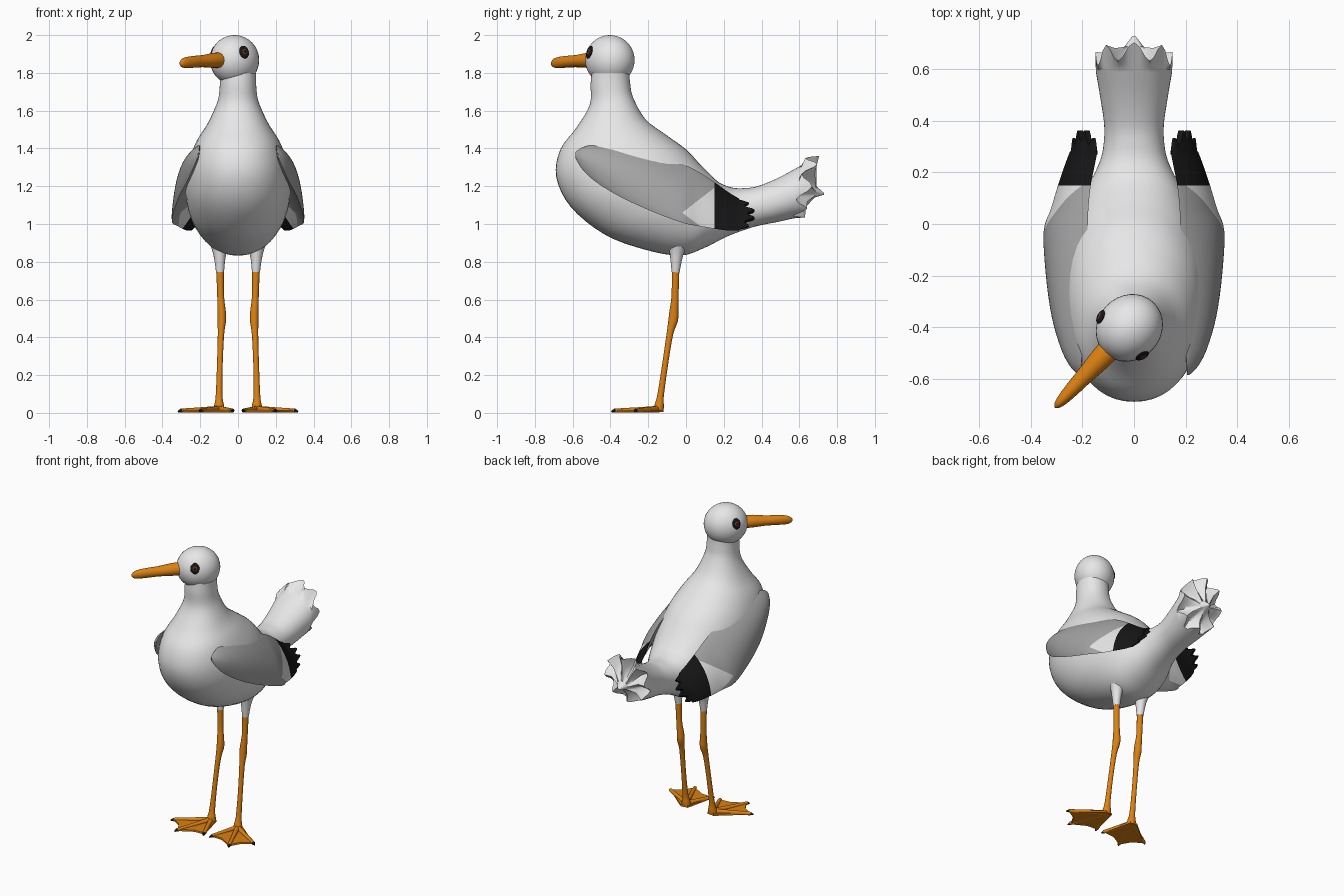
import bpy, bmesh, math
from mathutils import Vector, Matrix

if "Cube" in bpy.data.objects:
    bpy.data.objects.remove(bpy.data.objects["Cube"])


def mat(name, r, g, b):
    m = bpy.data.materials.new(name)
    m.diffuse_color = (r, g, b, 1)
    m.use_nodes = True
    m.node_tree.nodes["Principled BSDF"].inputs["Base Color"].default_value = m.diffuse_color
    return m


WHITE = mat("white_feathers", .80, .80, .80)
GREY = mat("grey_feathers", .38, .38, .38)
BLACK = mat("black", .008, .008, .009)
ORANGE = mat("orange_skin", .72, .22, .006)
RED = mat("dark_red", .22, .03, .015)


def finish(name, bm, mats, angle=45):
    bmesh.ops.recalc_face_normals(bm, faces=bm.faces)
    me = bpy.data.meshes.new(name)
    bm.to_mesh(me)
    bm.free()
    ob = bpy.data.objects.new(name, me)
    bpy.context.collection.objects.link(ob)
    for m in mats:
        me.materials.append(m)
    bpy.ops.object.select_all(action='DESELECT')
    ob.select_set(True)
    bpy.context.view_layer.objects.active = ob
    bpy.ops.object.shade_smooth_by_angle(angle=math.radians(angle))
    return ob


def smooth(rows, k):
    """Catmull-Rom interpolation of station tuples, k steps per span."""
    out = []
    for i in range(len(rows) - 1):
        p = [rows[max(i - 1, 0)], rows[i], rows[i + 1], rows[min(i + 2, len(rows) - 1)]]
        for s in range(k):
            t = s / k
            out.append(tuple(.5 * (2 * b + (c - a) * t + (2 * a - 5 * b + 4 * c - d) * t * t
                                   + (3 * b - a - 3 * c + d) * t ** 3)
                             for a, b, c, d in zip(*p)))
    return out + [rows[-1]]


def loft(rings):
    """Skin closed rings of equal, even count and close both ends."""
    bm = bmesh.new()
    vs = [[bm.verts.new(p) for p in r] for r in rings]
    n = len(vs[0])
    for a, b in zip(vs, vs[1:]):
        for j in range(n):
            bm.faces.new((a[j], a[(j + 1) % n], b[(j + 1) % n], b[j]))
    for r in (vs[0], vs[-1]):
        for j in range(n // 2):
            q = dict.fromkeys((r[j], r[j + 1], r[(n - j - 1) % n], r[(n - j) % n]))
            bm.faces.new(list(q))
    return bm


def tube(name, rows, m, n=12, k=1):
    """Round limb from rows of x, y, z, radius across, radius up."""
    rows = smooth(rows, k)
    rings = []
    for i, r in enumerate(rows):
        d = Vector(rows[min(i + 1, len(rows) - 1)][:3]) - Vector(rows[max(i - 1, 0)][:3])
        ref = Vector((0, 0, 1)) if abs(d.normalized().z) < .8 else Vector((0, -1, 0))
        u = d.cross(ref).normalized()
        v = u.cross(d).normalized()
        rings.append([Vector(r[:3]) + u * r[3] * math.cos(2 * math.pi * j / n)
                      + v * r[4] * math.sin(2 * math.pi * j / n) for j in range(n)])
    return finish(name, loft(rings), [m])


def ball(name, loc, rot, radii, m):
    bm = bmesh.new()
    bmesh.ops.create_uvsphere(bm, u_segments=32, v_segments=20, radius=1)
    bm.transform(Matrix.Translation(loc) @ rot.to_4x4() @ Matrix.Diagonal((*radii, 1)))
    return finish(name, bm, [m])


# Body with neck and tail: front/belly point (y, z), back point (y, z), half width
body = smooth([
    (-.50, 1.80, -.30, 1.80, .095), (-.505, 1.74, -.295, 1.74, .096),
    (-.51, 1.63, -.28, 1.67, .108), (-.58, 1.51, -.215, 1.555, .16),
    (-.665, 1.395, -.11, 1.475, .22), (-.687, 1.25, 0, 1.395, .262),
    (-.61, 1.09, .08, 1.31, .28), (-.43, .944, .14, 1.25, .265),
    (-.22, .865, .18, 1.217, .235), (-.03, .833, .22, 1.20, .195),
    (.10, .875, .26, 1.19, .155), (.22, .935, .31, 1.19, .125),
    (.36, .985, .38, 1.20, .115), (.48, 1.01, .49, 1.245, .13),
    (.57, 1.03, .61, 1.31, .148)], 4)
N = 48


def body_ring(fy, fz, by, bz, w, jag=0):
    pts = []
    for j in range(N):
        a = 2 * math.pi * j / N
        c, s = math.cos(a), math.sin(a)
        c = math.copysign(abs(c) ** .93, c)
        s = math.copysign(abs(s) ** .93, s)
        y = (fy + by) / 2 + (fy - by) / 2 * c
        z = (fz + bz) / 2 + (fz - bz) / 2 * c
        pts.append(Vector((w * s, y + jag * math.cos(8 * a), z)))
    return pts


rings = [body_ring(*r) for r in body]
# Ragged tail feather ends
rings.append(body_ring(.595, 1.035, .67, 1.36, .15, .035))
rings.append(body_ring(.605, 1.09, .66, 1.30, .10, .03))
rings.append(body_ring(.68, 1.14, .69, 1.20, .04))
rings.append(body_ring(.73, 1.155, .73, 1.165, .005))
finish("body_and_tail", loft(rings), [WHITE])

# Head, turned toward the bird's right
F = Vector((-.68, -.73, 0)).normalized()
L = Vector((-F.y, F.x, 0))
UP = Vector((0, 0, 1))
HEAD = Vector((-.018, -.403, 1.868))
ball("head", HEAD, Matrix((F, L, UP)).transposed(), (.137, .124, .132), WHITE)

# Beak
beak = []
for d, z, w, h in [(.09, 1.868, .046, .042), (.17, 1.866, .042, .039), (.25, 1.862, .034, .032),
                   (.33, 1.858, .028, .031), (.385, 1.853, .021, .028),
                   (.412, 1.848, .013, .018), (.422, 1.845, .003, .005)]:
    p = HEAD + F * d
    beak.append((p.x, p.y, z, w, h))
tube("beak", beak, ORANGE, 20, 3)

# Eyes: black patch, red ring, pupil
for s, side in ((1, "left"), (-1, "right")):
    out = L * s
    if out.x * s < 0:
        out = -out
    pos = HEAD + out * .111 + F * .045 + UP * .042
    nrm = (out * 7.17 + F * 2.4 + UP * 2.3).normalized()
    rot = nrm.to_track_quat('Z', 'Y').to_matrix()
    ball(side + "_eye", pos, rot, (.028, .035, .009), BLACK)
    ball(side + "_eye_ring", pos + nrm * .003, rot, (.017, .018, .009), RED)
    ball(side + "_pupil", pos + nrm * .005, rot, (.011, .012, .009), BLACK)

# Wings: y, top x, top z, bottom x, bottom z, bulge
wing = smooth([
    (-.585, .205, 1.38, .215, 1.35, .005), (-.55, .205, 1.405, .24, 1.29, .025),
    (-.48, .20, 1.42, .27, 1.225, .045), (-.36, .192, 1.418, .31, 1.15, .055),
    (-.2, .185, 1.385, .338, 1.075, .055), (-.03, .18, 1.322, .350, 1.01, .045),
    (.06, .177, 1.28, .322, .99, .035), (.15, .168, 1.222, .295, .975, .028),
    (.23, .152, 1.165, .268, .965, .022), (.29, .14, 1.13, .245, .965, .018)], 4)
M = 24
# Cuts that bound the pale patch and black tip: (point y, z), (normal y, z)
CUTS = [((.15, 1.1), (1, 0)), ((-.02, 1.06), (.61, -.79)), ((-.02, 1.06), (.6, .8))]


def beyond(c, cut):
    (y, z), (ny, nz) = cut
    return (c.y - y) * ny + (c.z - z) * nz > 0


for s, side in ((1, "left"), (-1, "right")):
    rings = []
    for i, (y, xt, zt, xb, zb, bulge) in enumerate(wing):
        d = Vector((xb - xt, 0, zb - zt))
        nrm = Vector((-d.z, 0, d.x)).normalized()
        last = i == len(wing) - 1
        ring = []
        for j in range(2 * M):
            u = j / M if j <= M else 2 - j / M
            b = (bulge if j <= M else -.5 * bulge) * math.sin(math.pi * u) ** .8 if 0 < u < 1 else 0
            p = Vector((xt, y, zt)) + d * u + nrm * b
            if last:
                p.y += .055 * math.sin(math.pi * u) - .022 * math.cos(8 * math.pi * u)
            ring.append(Vector((p.x * s, p.y, p.z)))
        rings.append(ring)
    bm = loft(rings)
    for (y, z), (ny, nz) in CUTS:
        bmesh.ops.bisect_plane(bm, geom=bm.verts[:] + bm.edges[:] + bm.faces[:], dist=1e-5,
                               plane_co=(0, y, z), plane_no=(0, ny, nz))
    for f in bm.faces:
        c = f.calc_center_median()
        if beyond(c, CUTS[0]):
            f.material_index = 2
        elif beyond(c, CUTS[1]) and beyond(c, CUTS[2]):
            f.material_index = 1
    finish(side + "_wing", bm, [GREY, WHITE, BLACK])

# Legs and webbed feet
for s, side in ((1, "left"), (-1, "right")):
    tube(side + "_thigh", [(s * .098, -.04, .92, .06, .06), (s * .097, -.05, .84, .034, .036),
                           (s * .095, -.055, .745, .021, .021)], WHITE, 16, 4)
    tube(side + "_leg", [(s * .095, -.055, .76, .0205, .0205), (s * .092, -.058, .62, .018, .019),
                         (s * .087, -.064, .54, .022, .024), (s * .086, -.068, .49, .023, .026),
                         (s * .09, -.085, .42, .017, .018), (s * .096, -.11, .26, .015, .016),
                         (s * .1, -.135, .09, .018, .018), (s * .1, -.142, .04, .026, .026),
                         (s * .1, -.145, .008, .03, .026)], ORANGE, 14, 3)
    # Web outline, extruded
    outline = [(.075, -.125), (.03, -.32), (.105, -.325), (.195, -.375), (.235, -.305),
               (.30, -.265), (.125, -.12)]
    bm = bmesh.new()
    low = [bm.verts.new((s * x, y, .004)) for x, y in outline]
    top = bm.faces.new(low)
    up = bmesh.ops.extrude_face_region(bm, geom=[top])["geom"]
    for v in up:
        if isinstance(v, bmesh.types.BMVert):
            v.co.z += .012
    finish(side + "_web", bm, [ORANGE], 30)
    # Toes and claws
    for i, (x, y) in enumerate([(.03, -.325), (.197, -.378), (.302, -.265)]):
        h, t = Vector((.1, -.145, .02)), Vector((x, y, .012))
        e = t + (t - h).normalized() * .018
        e.z = .007
        h.x, t.x, e.x = h.x * s, t.x * s, e.x * s
        tube(f"{side}_toe_{i}", [(*h, .016, .018), (*((h + t) / 2), .013, .014), (*t, .012, .011)],
             ORANGE, 10, 2)
        tube(f"{side}_claw_{i}", [(*t, .010, .0105), (*e, .003, .004)], BLACK, 8)
